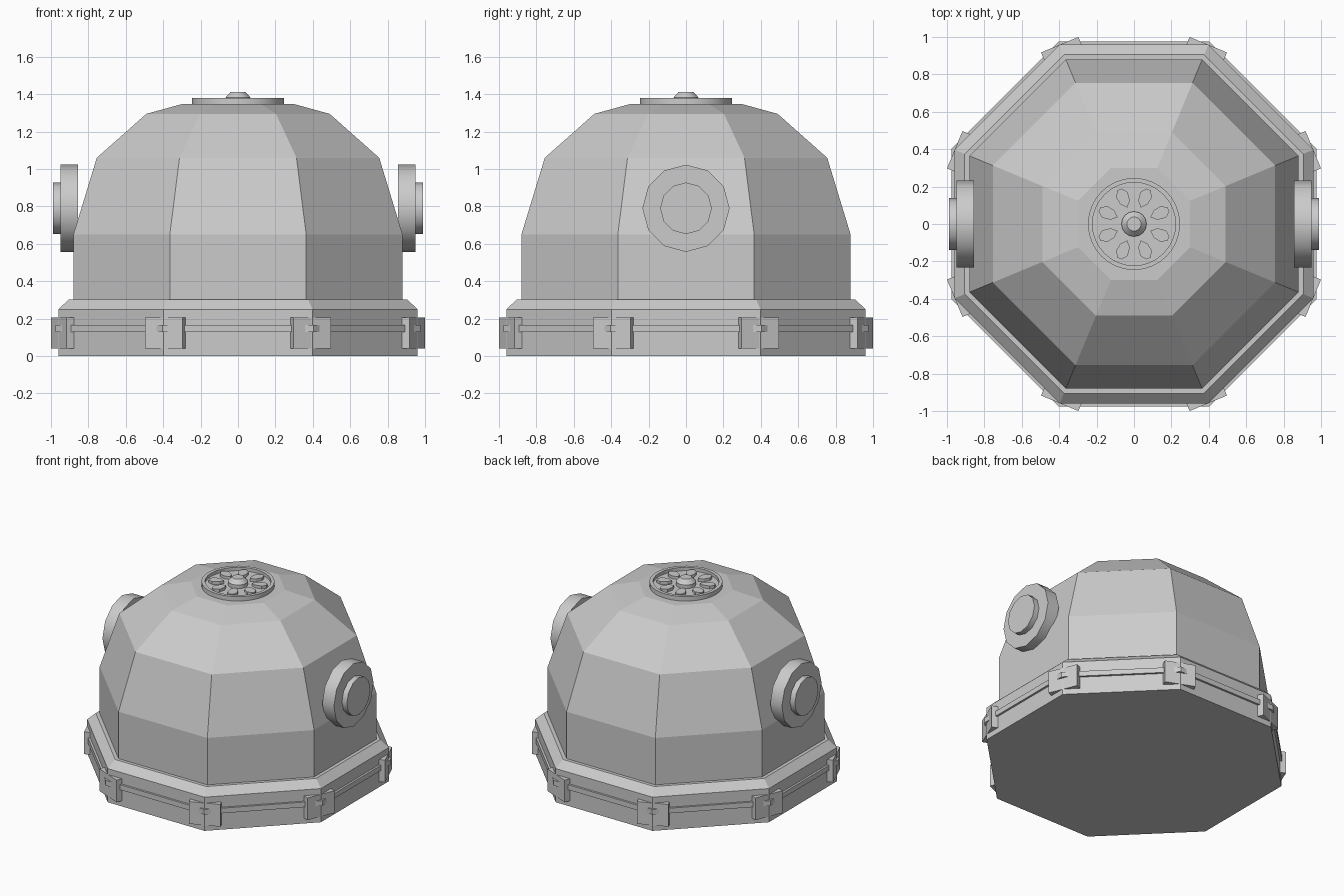
import bpy, bmesh, math
from mathutils import Matrix

if "Cube" in bpy.data.objects:
    bpy.data.objects.remove(bpy.data.objects["Cube"])

grey = bpy.data.materials.new("plain_grey")
grey.diffuse_color = (0.6, 0.6, 0.6, 1)
grey.use_nodes = True
grey.node_tree.nodes["Principled BSDF"].inputs["Base Color"].default_value = grey.diffuse_color
OCT = math.cos(math.pi / 8)


def finish(name, bm, smooth=None):
    bmesh.ops.recalc_face_normals(bm, faces=bm.faces)
    me = bpy.data.meshes.new(name)
    bm.to_mesh(me)
    bm.free()
    me.materials.append(grey)
    ob = bpy.data.objects.new(name, me)
    bpy.context.collection.objects.link(ob)
    if smooth:
        bpy.ops.object.select_all(action='DESELECT')
        ob.select_set(True)
        bpy.context.view_layer.objects.active = ob
        bpy.ops.object.shade_smooth_by_angle(angle=math.radians(smooth))
    return ob


def lathe(bm, profile, sides, turn=0.0, matrix=Matrix()):
    """Capped solid of revolution from (radius, height) points."""
    rings = []
    for r, z in profile:
        ring = []
        for i in range(sides):
            a = turn + 2 * math.pi * i / sides
            ring.append(bm.verts.new(matrix @ Matrix.Translation(
                (r * math.cos(a), r * math.sin(a), z)).translation))
        rings.append(ring)
    for a, b in zip(rings, rings[1:]):
        for i in range(sides):
            j = (i + 1) % sides
            bm.faces.new((a[i], a[j], b[j], b[i]))
    bm.faces.new(rings[0][::-1])
    bm.faces.new(rings[-1])


def octagon(name, profile):
    """Octagonal solid; profile radii are measured to the flat sides."""
    bm = bmesh.new()
    lathe(bm, [(r / OCT, z) for r, z in profile], 8, math.pi / 8)
    return finish(name, bm)


# Base, strap and dome
octagon("base", [(0.96, 0), (0.96, 0.25), (0.905, 0.302)])
octagon("strap", [(0.93, 0.128), (0.975, 0.128), (0.975, 0.166), (0.93, 0.166)])
octagon("dome", [(0.88, 0.29), (0.88, 0.65), (0.755, 1.06),
                 (0.49, 1.295), (0.30, 1.347)])

# Clips over the eight base corners
bm = bmesh.new()
for k in range(8):
    m = Matrix.Rotation(math.pi / 8 + k * math.pi / 4, 4, 'Z')
    m = m @ Matrix.Translation((1.015, 0, 0.1235)) @ Matrix.Diagonal((0.045, 0.216, 0.165, 1))
    bmesh.ops.create_cube(bm, size=1, matrix=m)
finish("corner_clips", bm)

# Round ports on both sides
for side, name in ((1, "right_port"), (-1, "left_port")):
    bm = bmesh.new()
    m = Matrix.Translation((0, 0, 0.79)) @ Matrix.Rotation(side * math.pi / 2, 4, 'Y')
    lathe(bm, [(0.233, 0.855), (0.233, 0.95), (0.138, 0.95), (0.138, 0.99)], 12, 0, m)
    finish(name, bm, 35)

# Vent rim with sunken floor
bm = bmesh.new()
lathe(bm, [(0.246, 1.34), (0.246, 1.38), (0.222, 1.38), (0.222, 1.355)], 32)
finish("vent_rim", bm, 35)

# Vent hub
bm = bmesh.new()
lathe(bm, [(0.067, 1.35), (0.067, 1.382), (0.038, 1.412)], 16)
finish("vent_hub", bm, 30)

# Eight leaf-shaped vent blades
bm = bmesh.new()
leaf = [(0.095, 0), (0.125, 0.027), (0.17, 0.034), (0.2, 0.012),
        (0.2, -0.012), (0.17, -0.034), (0.125, -0.027)]
for k in range(8):
    rot = Matrix.Rotation(math.pi / 8 + k * math.pi / 4, 4, 'Z')
    low, high = [[bm.verts.new((rot @ Matrix.Translation((x, y, z))).translation)
                  for x, y in leaf] for z in (1.35, 1.376)]
    bm.faces.new(high)
    bm.faces.new(low[::-1])
    for i in range(len(leaf)):
        j = (i + 1) % len(leaf)
        bm.faces.new((low[i], low[j], high[j], high[i]))
finish("vent_blades", bm)
